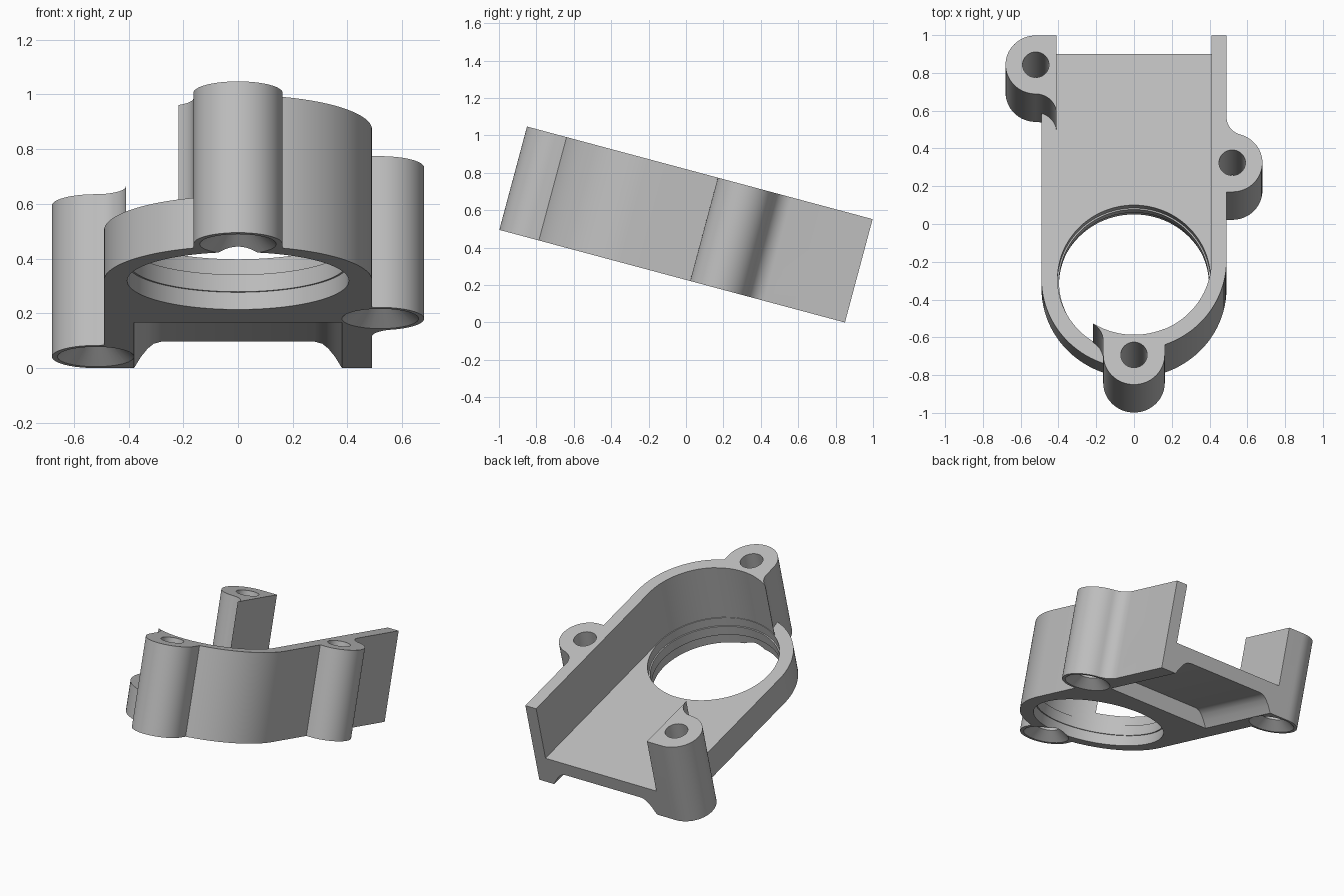
import bpy, bmesh, math
from mathutils import Matrix

if "Cube" in bpy.data.objects:
    bpy.data.objects.remove(bpy.data.objects["Cube"])

H, FLOOR, LENGTH = 0.572, 0.19, 1.915      # wall height, floor height, length
OUT, INN, RING = 0.49, 0.41, 0.683         # outer / inner half width, ring centre
BOSS = 0.16

grey = bpy.data.materials.new("plain grey")
grey.use_nodes = True
grey.diffuse_color = (0.52, 0.52, 0.52, 1)
grey.node_tree.nodes["Principled BSDF"].inputs["Base Color"].default_value = (0.52, 0.52, 0.52, 1)


def make(name, bm):
    bmesh.ops.remove_doubles(bm, verts=bm.verts, dist=1e-5)
    bmesh.ops.recalc_face_normals(bm, faces=bm.faces)
    mesh = bpy.data.meshes.new(name)
    bm.to_mesh(mesh)
    bm.free()
    mesh.materials.append(grey)
    ob = bpy.data.objects.new(name, mesh)
    bpy.context.collection.objects.link(ob)
    return ob


def arc(cx, cy, r, a0, a1, n=24):
    angles = [math.radians(a0 + (a1 - a0) * i / n) for i in range(n + 1)]
    return [(cx + r * math.cos(a), cy + r * math.sin(a)) for a in angles]


def prism(name, pts, z0, z1):
    """Outline in plan, extruded upward."""
    bm = bmesh.new()
    face = bm.faces.new([bm.verts.new((x, y, z0)) for x, y in pts])
    ext = bmesh.ops.extrude_face_region(bm, geom=[face])["geom"]
    bmesh.ops.translate(bm, vec=(0, 0, z1 - z0),
                        verts=[v for v in ext if isinstance(v, bmesh.types.BMVert)])
    return make(name, bm)


def lathe(name, profile, x, y, n=64):
    """Profile of (radius, height) turned about a vertical axis."""
    bm = bmesh.new()
    verts = [bm.verts.new((r, 0, z)) for r, z in profile]
    edges = [bm.edges.new(pair) for pair in zip(verts, verts[1:])]
    bmesh.ops.spin(bm, geom=verts + edges, cent=(0, 0, 0), axis=(0, 0, 1),
                   angle=math.tau, steps=n, use_merge=True)
    bmesh.ops.translate(bm, verts=bm.verts, vec=(x, y, 0))
    return make(name, bm)


def combine(target, other, operation):
    mod = target.modifiers.new(operation.lower(), 'BOOLEAN')
    mod.operation, mod.solver, mod.object = operation, 'EXACT', other
    graph = bpy.context.evaluated_depsgraph_get()
    mesh = bpy.data.meshes.new_from_object(target.evaluated_get(graph))
    target.modifiers.clear()
    target.data = mesh
    bpy.data.objects.remove(other)


# Floor slab with a rounded front
body = prism("bracket_body",
             arc(0, RING, OUT, 180, 360, 64) + [(OUT, LENGTH), (-OUT, LENGTH)], 0, FLOOR)

# Tall wall: quarter ring, straight side and side boss with a fillet behind it
side_x, side_y, fillet = 0.52, 1.218, 0.1
fx = OUT + fillet
dy = math.sqrt((BOSS + fillet) ** 2 - (fx - side_x) ** 2)
lean = math.degrees(math.atan2(dy, fx - side_x))
wall = (arc(0, RING, OUT, 270, 360, 32)
        + arc(side_x, side_y, BOSS, -90, lean)
        + arc(fx, side_y + dy, fillet, lean + 180, 180, 12)
        + [(OUT, LENGTH), (INN, LENGTH)]
        + arc(0, RING, INN, 360, 270, 32))
wall.insert(33, (OUT, side_y - BOSS))
combine(body, prism("side_wall", wall, 0, H), 'UNION')

# Front boss, with a hollow fillet ending the tall wall
front_y, front_r = 0.165, 0.163
front = (arc(0, front_y, front_r, 180, 360, 32)
         + arc(0, RING, INN - 0.002, 293.5, 237.8)
         + arc(-front_r - 0.11, 0.24, 0.11, 60, 0, 12))
combine(body, prism("front_boss", front, 0, H), 'UNION')

# Rear boss with a flat inner face and a hollow fillet
rear_x, rear_y = -0.52, LENGTH - BOSS
rear = (arc(rear_x, rear_y, BOSS, 90, 270, 32)
        + arc(rear_x, rear_y - BOSS - 0.11, 0.11, 90, 0, 14)
        + [(-INN, LENGTH)])
combine(body, prism("rear_boss", rear, 0, H), 'UNION')

# Large stepped opening
opening = [(0, -0.1), (0.405, -0.1), (0.405, 0.065), (0.397, 0.065),
           (0.397, 0.13), (0.405, 0.13), (0.405, 0.3), (0, 0.3)]
combine(body, lathe("opening_cutter", opening, 0, RING, 96), 'DIFFERENCE')

# Screw holes, flared at the bottom
screw = [(0, -0.05), (0.14, -0.05), (0.14, 0), (0.07, 0.055), (0.07, 0.7), (0, 0.7)]
for x, y in ((0, front_y), (side_x, side_y), (rear_x, rear_y)):
    combine(body, lathe("screw_cutter", screw, x, y, 48), 'DIFFERENCE')

# Channel under the rear of the floor
half = [(0.38, -0.05), (0.38, 0), (0.355, 0.042), (0.33, 0.074), (0.308, 0.092), (0.28, 0.1)]
section = half + [(-x, z) for x, z in reversed(half)]
channel = prism("channel_cutter", section, -2.2, -1.275)
channel.data.transform(Matrix.Rotation(math.pi / 2, 4, 'X'))
combine(body, channel, 'DIFFERENCE')

# Tip the bracket down toward the back and rest it on the ground
tilt = math.radians(15)
body.data.transform(Matrix.Translation((0, -1, LENGTH * math.sin(tilt)))
                    @ Matrix.Rotation(-tilt, 4, 'X'))

bpy.ops.object.select_all(action='DESELECT')
body.select_set(True)
bpy.context.view_layer.objects.active = body
bpy.ops.object.shade_smooth_by_angle(angle=math.radians(30))
